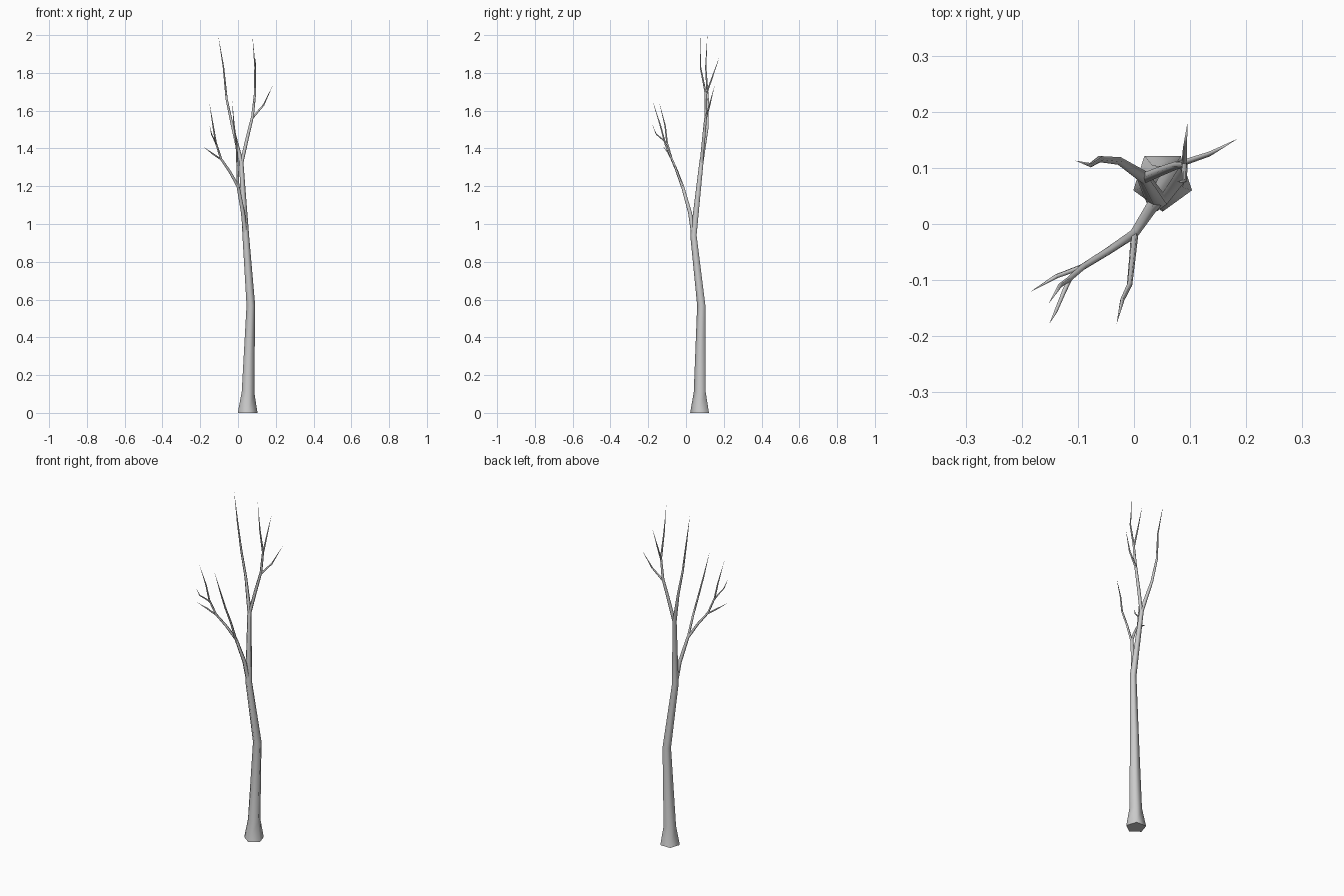
import bpy, bmesh, math
from mathutils import Vector

SIDES = 5


def limb(name, nodes, flat_start=False):
    """Tapering five-sided tube through (x, y, z, radius) nodes; radius 0 closes to a point."""
    bm = bmesh.new()
    pts = [Vector(n[:3]) for n in nodes]
    rings = []
    for i, p in enumerate(pts):
        r = nodes[i][3]
        if r == 0:
            rings.append([bm.verts.new(p)])
            continue
        t = Vector((0, 0, 0))
        if i > 0:
            t += (p - pts[i - 1]).normalized()
        if i < len(pts) - 1:
            t += (pts[i + 1] - p).normalized()
        t = Vector((0, 0, 1)) if flat_start and i == 0 else t.normalized()
        u = Vector((0, -1, 0))
        u = (u - t * u.dot(t)).normalized()
        v = t.cross(u)
        angles = [2 * math.pi * k / SIDES for k in range(SIDES)]
        rings.append([bm.verts.new(p + r * (math.cos(a) * u + math.sin(a) * v)) for a in angles])
    for a, b in zip(rings, rings[1:]):
        for k in range(SIDES):
            j = (k + 1) % SIDES
            if len(b) == 1:
                bm.faces.new((a[k], a[j], b[0]))
            else:
                bm.faces.new((a[k], a[j], b[j], b[k]))
    bm.faces.new(list(reversed(rings[0])))
    if len(rings[-1]) > 1:
        bm.faces.new(rings[-1])
    bmesh.ops.recalc_face_normals(bm, faces=bm.faces)
    mesh = bpy.data.meshes.new(name)
    bm.to_mesh(mesh)
    bm.free()
    for f in mesh.polygons:
        f.use_smooth = len(f.vertices) < 5
    ob = bpy.data.objects.new(name, mesh)
    bpy.context.collection.objects.link(ob)
    return ob


# Trunk with flared foot, running on into the upper left leader
limb("trunk", [
    (0.051, 0.077, 0, 0.055), (0.053, 0.076, 0.11, 0.035), (0.068, 0.083, 0.57, 0.024),
    (0.041, 0.041, 0.94, 0.0185), (0.017, 0.083, 1.33, 0.012),
    (-0.028, 0.113, 1.51, 0.0075), (-0.06, 0.116, 1.66, 0.006),
    (-0.077, 0.105, 1.83, 0.004), (-0.105, 0.113, 2.0, 0)], True)

# Upper right bough and its twigs
limb("right_bough", [
    (0.016, 0.081, 1.31, 0.010), (0.05, 0.095, 1.46, 0.009), (0.077, 0.105, 1.57, 0.0075),
    (0.09, 0.105, 1.69, 0.006), (0.09, 0.077, 1.83, 0.004), (0.076, 0.075, 2.0, 0)])
limb("right_outer_twig", [
    (0.075, 0.105, 1.56, 0.006), (0.135, 0.125, 1.63, 0.0045), (0.185, 0.152, 1.735, 0)])
limb("right_back_twig", [
    (0.089, 0.105, 1.68, 0.005), (0.091, 0.137, 1.77, 0.004), (0.095, 0.179, 1.89, 0)])

# Lower left bough and its twigs
limb("left_bough", [
    (0.042, 0.045, 0.92, 0.014), (0.026, 0.022, 1.06, 0.011), (0.0, -0.018, 1.2, 0.0085),
    (-0.045, -0.048, 1.28, 0.007), (-0.09, -0.076, 1.345, 0.006),
    (-0.117, -0.1, 1.43, 0.005), (-0.132, -0.11, 1.52, 0.004), (-0.152, -0.142, 1.645, 0)])
limb("left_outer_twig", [
    (-0.087, -0.074, 1.34, 0.005), (-0.138, -0.093, 1.375, 0.004), (-0.185, -0.121, 1.41, 0)])
limb("left_front_twig", [
    (-0.114, -0.097, 1.42, 0.0045), (-0.125, -0.121, 1.445, 0.004),
    (-0.14, -0.157, 1.475, 0.003), (-0.151, -0.178, 1.525, 0)])
limb("front_branch", [
    (0.001, -0.017, 1.19, 0.007), (-0.003, -0.06, 1.31, 0.006), (-0.008, -0.108, 1.42, 0.005),
    (-0.021, -0.135, 1.52, 0.004), (-0.031, -0.178, 1.655, 0)])
